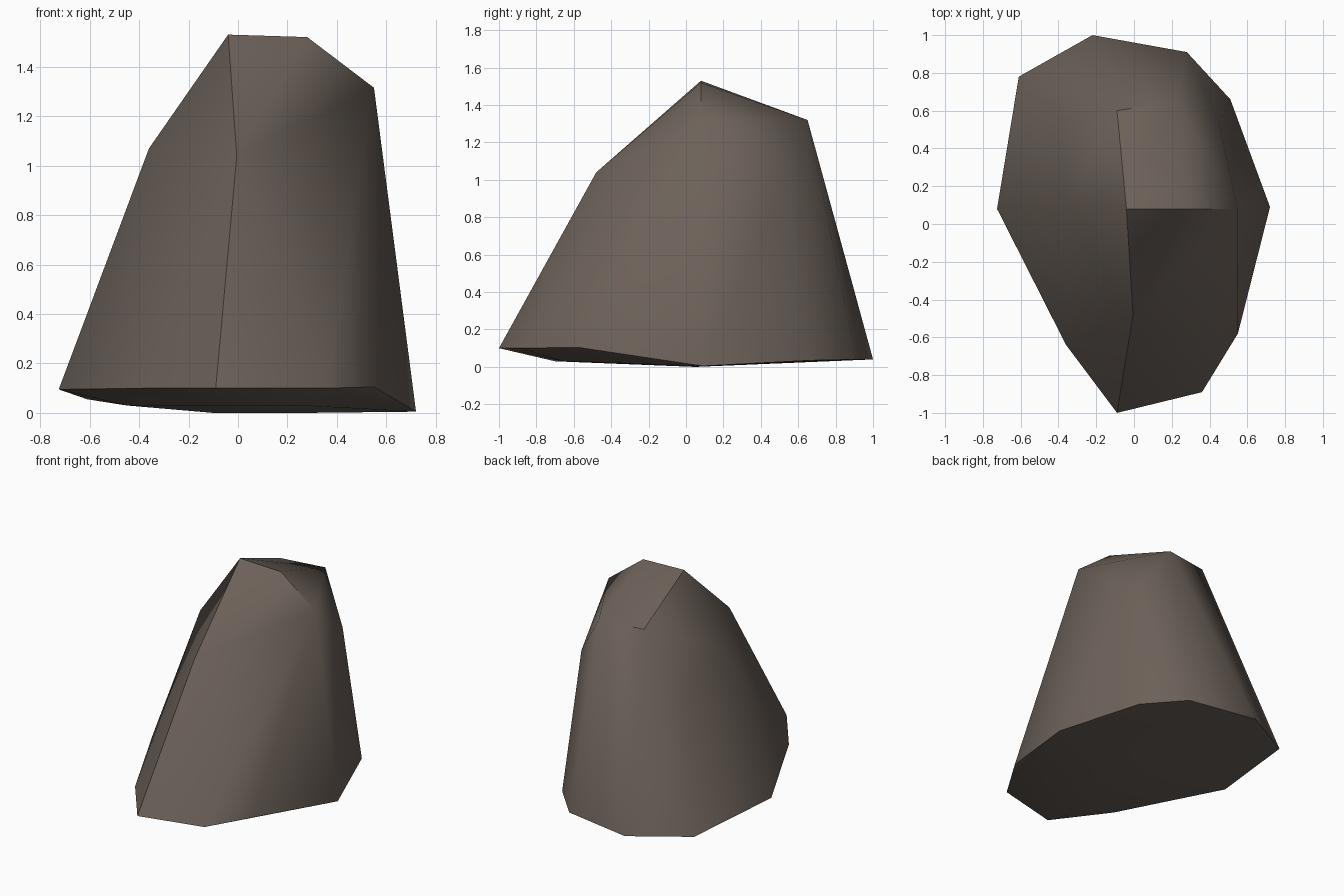
import bpy, bmesh, math

if "Cube" in bpy.data.objects:
    bpy.data.objects.remove(bpy.data.objects["Cube"])

# Corners of the faceted boulder, ring by ring
base_ring = [(-.22, 1, .04), (.28, .91, .04), (.51, .66, .035), (.72, .09, .005),
             (.55, -.58, .105), (.36, -.89, .1), (-.09, -1, .1), (-.36, -.64, .1),
             (-.725, .08, .095), (-.61, .78, .055)]
underside = [(-.1, -.7, .03), (.25, -.65, .03), (-.45, .05, .03), (-.1, .05, 0), (.27, .05, 0)]
shoulder = [(-.005, -.48, 1.04), (-.36, .09, 1.07), (-.37, .56, .88), (.45, .53, 1.0)]
crown = [(-.04, .08, 1.53), (.28, .08, 1.52), (.55, .08, 1.315), (.23, .65, 1.32), (-.09, .6, 1.32)]

# Solid wrapped around the corners
bm = bmesh.new()
for p in base_ring + underside + shoulder + crown:
    bm.verts.new(p)
res = bmesh.ops.convex_hull(bm, input=bm.verts[:])
loose = [v for v in bm.verts if not v.link_faces]
bmesh.ops.delete(bm, geom=loose, context='VERTS')
bmesh.ops.recalc_face_normals(bm, faces=bm.faces[:])
mesh = bpy.data.meshes.new("boulder")
bm.to_mesh(mesh)
bm.free()
boulder = bpy.data.objects.new("boulder", mesh)
bpy.context.collection.objects.link(boulder)

# Single stone colour
stone = bpy.data.materials.new("brown grey stone")
stone.diffuse_color = (.15, .12, .10, 1)
stone.use_nodes = True
stone.node_tree.nodes["Principled BSDF"].inputs["Base Color"].default_value = stone.diffuse_color
mesh.materials.append(stone)

# Soft shading with the strong edges kept
bpy.context.view_layer.objects.active = boulder
boulder.select_set(True)
bpy.ops.object.shade_smooth_by_angle(angle=math.radians(40))
